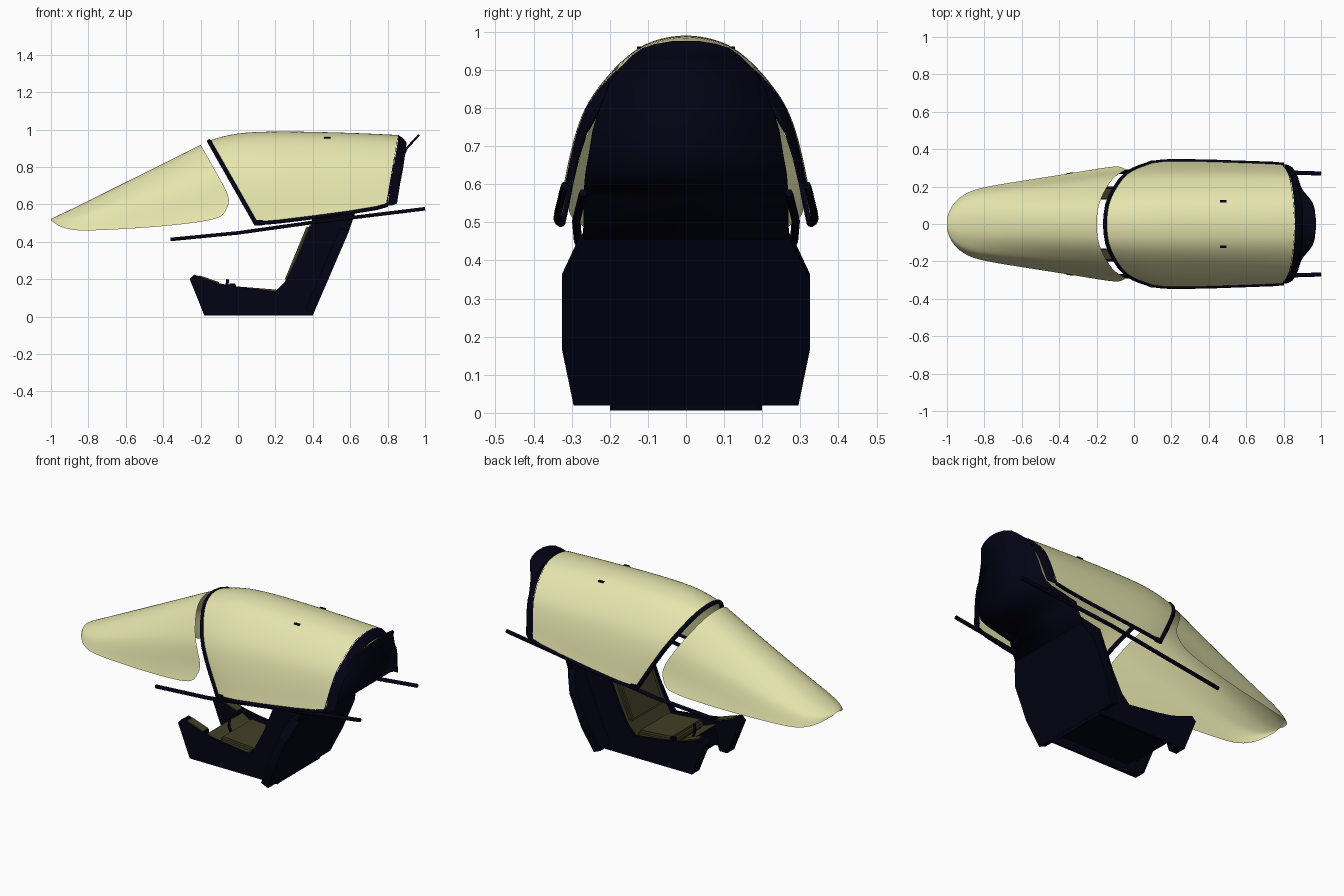
import bpy, bmesh, math
from mathutils import Matrix

if "Cube" in bpy.data.objects:
    bpy.data.objects.remove(bpy.data.objects["Cube"])


def material(name, rgb):
    m = bpy.data.materials.new(name)
    m.diffuse_color = (*rgb, 1)
    m.use_nodes = True
    m.node_tree.nodes["Principled BSDF"].inputs["Base Color"].default_value = m.diffuse_color
    return m


GLASS = material("pale yellow glass", (0.79, 0.78, 0.42))
DARK = material("dark navy", (0.0007, 0.0007, 0.007))
OLIVE = material("dark olive", (0.055, 0.05, 0.02))


def add(name, verts, faces, mat, smooth=False):
    me = bpy.data.meshes.new(name)
    me.from_pydata(verts, [], faces)
    me.materials.append(mat)
    for p in me.polygons:
        p.use_smooth = smooth
    ob = bpy.data.objects.new(name, me)
    bpy.context.collection.objects.link(ob)
    return ob


def grid_faces(rows, cols, up):
    out = []
    for i in range(rows - 1):
        for j in range(cols - 1):
            a, b = i * cols + j, (i + 1) * cols + j
            out.append((a, b, b + 1, a + 1) if up else (a, a + 1, b + 1, b))
    return out


# Arch section: (fraction of half width, fraction of depth below the crown)
ARCH = [(0, 0), (.16, .013), (.31, .045), (.45, .11), (.585, .205), (.725, .33),
        (.82, .45), (.885, .6), (.935, .76), (.97, .9), (1, 1)]
ARCH = [(-a, b) for a, b in reversed(ARCH[1:])] + ARCH


def section(st, curl=False):
    """One arch from a station (crown x, crown z, foot x, foot z, half width)."""
    xt, zt, xb, zb, w = st
    pts = []
    for a, f in ARCH:
        k = min(f / .72, 1) - max(0, f - .8) * 1.6 if curl else f
        pts.append((xt + (xb - xt) * k, a * w, zt + (zb - zt) * f))
    return pts


def loft(name, stations, mat, curl=False, sub=2):
    rows = [section(s, curl) for s in stations]
    ob = add(name, sum(rows, []), grid_faces(len(rows), len(ARCH), True), mat, True)
    if sub:
        ob.modifiers.new("smooth", 'SUBSURF').levels = sub
        ob.modifiers["smooth"].render_levels = sub
    return rows


def tube(name, pts, r, mat, res=2):
    cu = bpy.data.curves.new(name, 'CURVE')
    cu.dimensions = '3D'
    cu.bevel_depth = r
    cu.bevel_resolution = res
    cu.use_fill_caps = True
    sp = cu.splines.new('POLY')
    sp.points.add(len(pts) - 1)
    for p, q in zip(sp.points, pts):
        p.co = (*q, 1)
    cu.materials.append(mat)
    ob = bpy.data.objects.new(name, cu)
    bpy.context.collection.objects.link(ob)


def box(name, loc, size, mat, tilt=0, bevel=0):
    bm = bmesh.new()
    bmesh.ops.create_cube(bm, size=1, matrix=Matrix.Diagonal((*size, 1)))
    if bevel:
        bmesh.ops.bevel(bm, geom=bm.edges[:], offset=bevel, segments=2, affect='EDGES')
    bm.transform(Matrix.Translation(loc) @ Matrix.Rotation(tilt, 4, 'Y'))
    ob = add(name, [], [], mat)
    bm.to_mesh(ob.data)
    bm.free()


def strip(name, path, mat, up, thick=0, smooth=False):
    """Sheet across y from rows of (x, z, half width)."""
    verts = [(x, s * h, z) for x, z, h in path for s in (-1, 1)]
    ob = add(name, verts, grid_faces(len(path), 2, up), mat, smooth)
    if thick:
        ob.modifiers.new("thick", 'SOLIDIFY').thickness = thick
    return ob


# Windshield
loft("windshield", [
    (-1, .522, -1, .515, .03), (-.985, .53, -.985, .503, .08),
    (-.95, .547, -.95, .48, .13), (-.88, .58, -.88, .46, .178),
    (-.78, .63, -.77, .46, .204), (-.5, .77, -.46, .476, .25),
    (-.32, .86, -.2, .5, .288), (-.2, .92, -.04, .525, .312)], GLASS, curl=True)

# Canopy and its dark frame
rows = loft("canopy", [
    (-.15, .945, .1, .505, .328), (-.06, .973, .15, .502, .335),
    (.06, .991, .22, .508, .338), (.3, .993, .4, .53, .335),
    (.6, .985, .6, .557, .328), (.8, .976, .74, .58, .323),
    (.86, .972, .8, .597, .318)], GLASS)
front = [(x - .004, y, z - .008) for x, y, z in rows[0]]
tube("canopy_front_frame", front, .012, DARK)
for k, label in ((-1, "left"), (0, "right")):
    tube("canopy_sill_" + label, [front[k]] + [r[k] for r in rows[1:]], .01, DARK)
loft("canopy_rear_frame", [(.855, .972, .79, .592, .32),
                           (.88, .957, .825, .595, .316),
                           (.902, .93, .85, .605, .3)], DARK, sub=0)

for s in (-1, 1):
    # Roof catches and frame feet
    box("roof_catch", (.477, s * .122, .957), (.035, .012, .008), DARK)
    box("frame_foot", (.11, s * .33, .502), (.05, .014, .03), DARK, bevel=.004)
    # Canopy guide rails
    tube("guide_rail", [(-.36, s * .262, .413), (0, s * .283, .448),
                        (.4, s * .288, .504), (1, s * .27, .577)], .011, DARK, res=1)

# Rear bulkhead: rounded top that stands behind the canopy, then sweeps forward
strip("rear_bulkhead", [(.972, .97, .03), (.966, .96, .08), (.955, .948, .115),
                        (.937, .93, .14), (.905, .895, .178), (.893, .865, .2),
                        (.884, .8, .226), (.873, .74, .245), (.858, .67, .256),
                        (.835, .622, .264), (.79, .6, .266), (.72, .585, .267),
                        (.63, .565, .268), (.592, .455, .27)], DARK, True, .012, True)
# Wide slab behind the seat
strip("rear_slab", [(.592, .455, .27), (.578, .42, .29), (.545, .345, .325),
                    (.468, .165, .325), (.405, .02, .295)], DARK, True, .05)

# Seat tub: narrow side walls, with two front prongs around an open foot notch
HALF = .2
WALL = [(-.18, .006), (.4, .006), (.63, .565), (.4, .52), (.31, .3), (.25, .185),
        (.2, .135), (0, .16), (-.1, .178), (-.235, .225), (-.258, .2)]
PRONG = [(-.18, .006), (-.13, .006), (-.1, .08), (-.1, .178), (-.235, .224), (-.258, .2)]
for s, label in ((-1, "right"), (1, "left")):
    for part, prof, thick in (("tub_wall_", WALL, .016), ("tub_prong_", PRONG, .068)):
        ob = add(part + label, [(x, s * HALF, z) for x, z in prof],
                 [tuple(range(len(prof)))[::-s]], DARK)
        ob.modifiers.new("thick", 'SOLIDIFY').thickness = thick
    # Olive pads on the prongs
    box("prong_pad", (-.155, s * .162, .199), (.11, .05, .008), OLIVE, tilt=.33)

strip("tub_shell", [(-.1, .15, HALF - .01), (-.125, .055, HALF - .01),
                    (.41, .055, HALF - .01)], DARK, False)
strip("tub_rear_skirt", [(.41, .055, HALF), (.398, .006, HALF)], DARK, True)
strip("tub_liner", [(x, z, HALF - .014) for x, z in
                    [(-.102, .155), (-.06, .13), (0, .105), (.22, .1),
                     (.3, .25), (.34, .35), (.4, .515)]], OLIVE, True)
strip("tub_deck", [(.4, .52, HALF), (.63, .565, HALF)], DARK, True)

# Seat cushions and headrest
box("seat_cushion", (.1, 0, .128), (.24, .3, .05), OLIVE, tilt=.08, bevel=.015)
box("seat_back", (.325, 0, .335), (.035, .3, .33), OLIVE, tilt=.39, bevel=.012)
box("headrest", (.43, 0, .57), (.06, .2, .13), DARK, tilt=.35, bevel=.015)

# Controls
tube("control_stick", [(-.04, 0, .1), (-.06, 0, .16), (-.055, 0, .2)], .008, DARK)
box("throttle", (-.03, .16, .165), (.04, .02, .025), DARK, bevel=.005)
